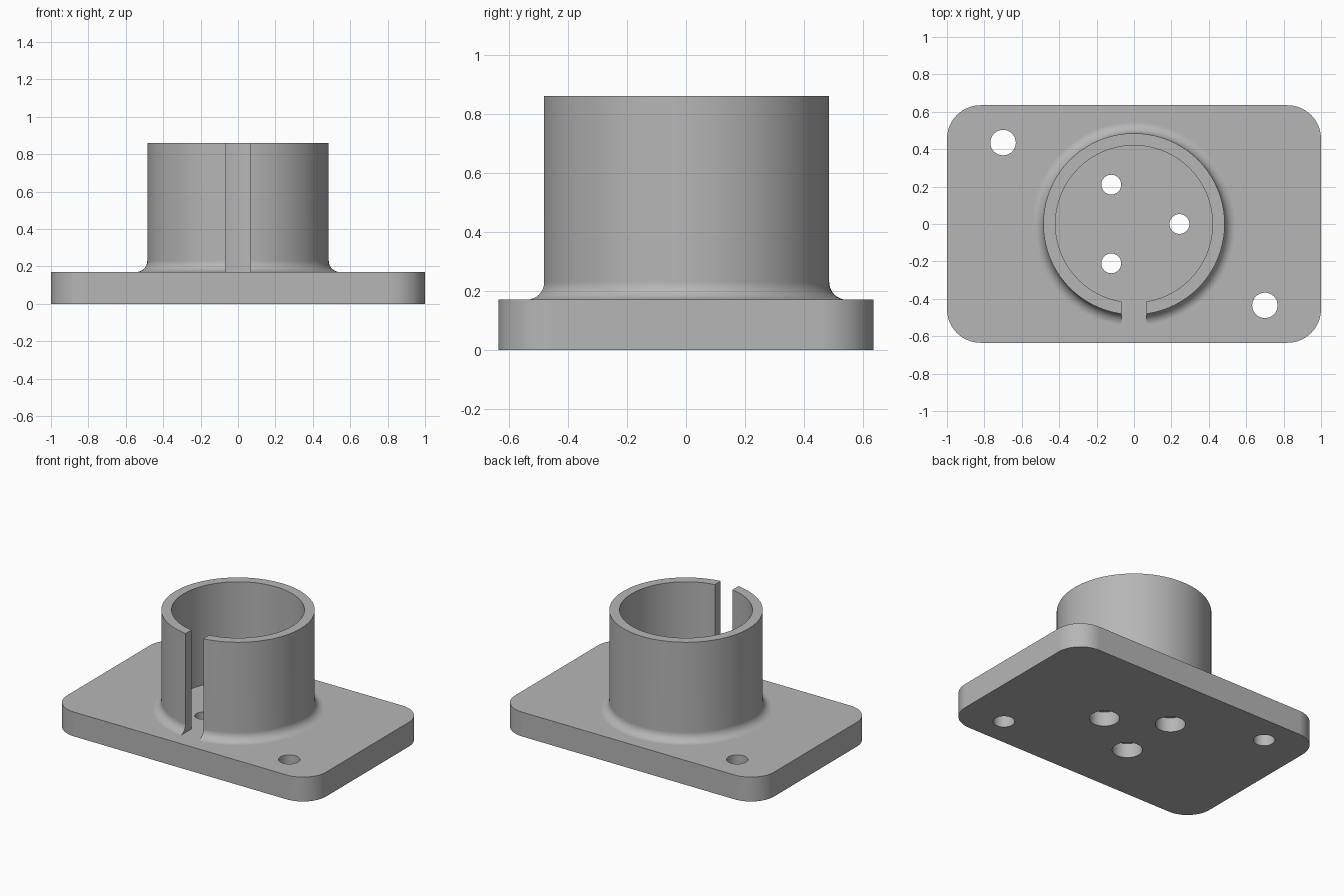
import bpy, bmesh
from math import sin, cos, pi, radians
from mathutils import Matrix, Vector

cube = bpy.data.objects.get("Cube")
if cube:
    bpy.data.objects.remove(cube, do_unlink=True)

# Main dimensions
LENGTH, WIDTH, THICK, CORNER = 2.0, 1.27, 0.17, 0.18
OUTER, INNER, TOP, FILLET = 0.485, 0.42, 0.86, 0.06
SLOT = 0.136
SUNK = THICK - 0.02

grey = bpy.data.materials.new("plain grey")
grey.use_nodes = True
grey.diffuse_color = (0.47, 0.47, 0.47, 1)
grey.node_tree.nodes["Principled BSDF"].inputs["Base Color"].default_value = grey.diffuse_color


def finish(bm, name):
    bmesh.ops.recalc_face_normals(bm, faces=bm.faces)
    mesh = bpy.data.meshes.new(name)
    bm.to_mesh(mesh)
    bm.free()
    mesh.materials.append(grey)
    obj = bpy.data.objects.new(name, mesh)
    bpy.context.collection.objects.link(obj)
    return obj


def box(name, size, centre, corner=0):
    bm = bmesh.new()
    bmesh.ops.create_cube(bm, size=1)
    bmesh.ops.scale(bm, vec=size, verts=bm.verts)
    bmesh.ops.translate(bm, vec=centre, verts=bm.verts)
    if corner:
        upright = [e for e in bm.edges
                   if abs(e.verts[0].co.z - e.verts[1].co.z) > size[2] / 2]
        bmesh.ops.bevel(bm, geom=upright, offset=corner, segments=16,
                        profile=0.5, affect='EDGES')
    return finish(bm, name)


def drill(name, x, y, radius, low, high):
    bm = bmesh.new()
    bmesh.ops.create_cone(bm, cap_ends=True, segments=48, radius1=radius,
                          radius2=radius, depth=high - low,
                          matrix=Matrix.Translation((x, y, (low + high) / 2)))
    return finish(bm, name)


def lathe(name, profile, steps):
    bm = bmesh.new()
    verts = [bm.verts.new((r, 0, z)) for r, z in profile]
    edges = [bm.edges.new((v, verts[i - 1])) for i, v in enumerate(verts)]
    bmesh.ops.spin(bm, geom=verts + edges, cent=(0, 0, 0), axis=(0, 0, 1),
                   angle=2 * pi, steps=steps)
    bmesh.ops.remove_doubles(bm, verts=bm.verts, dist=1e-4)
    return finish(bm, name)


def combine(target, other, operation):
    mod = target.modifiers.new(operation, 'BOOLEAN')
    mod.operation, mod.solver, mod.object = operation, 'EXACT', other
    bpy.context.view_layer.objects.active = target
    bpy.ops.object.modifier_apply(modifier=mod.name)
    bpy.data.objects.remove(other, do_unlink=True)


# Split collar with a fillet at its foot
foot = []
for i in range(9):
    a = pi / 2 * i / 8
    foot.append((OUTER + FILLET * (1 - cos(a)), THICK + FILLET * (1 - sin(a))))
collar = lathe("collar", [(INNER, SUNK), (INNER, TOP), (OUTER, TOP)] + foot
               + [(OUTER + FILLET, SUNK)], 128)
combine(collar, box("slot_cutter", (SLOT, 0.5, 2), (0, -0.5, 0.5)), 'DIFFERENCE')

# Base plate joined to the collar
flange = box("flanged_socket", (LENGTH, WIDTH, THICK), (0, 0, THICK / 2), CORNER)
combine(flange, collar, 'UNION')

# Two mounting holes in opposite corners
for side in (-1, 1):
    combine(flange, drill("mount_drill", 0.7 * side, -0.435 * side, 0.068, -0.1, 0.3),
            'DIFFERENCE')

# Three screw holes in the socket floor, counterbored from below
for k in range(3):
    x, y = 0.243 * cos(2 * pi * k / 3), 0.243 * sin(2 * pi * k / 3)
    combine(flange, drill("screw_drill", x, y, 0.053, -0.1, 0.3), 'DIFFERENCE')
    combine(flange, drill("counterbore", x, y, 0.095, -0.1, 0.1), 'DIFFERENCE')

# Smooth curved walls, crisp rims and flat plate faces
bpy.ops.object.select_all(action='DESELECT')
flange.select_set(True)
bpy.context.view_layer.objects.active = flange
bpy.ops.object.shade_smooth_by_angle(angle=radians(30))
weighted = flange.modifiers.new("flat faces", 'WEIGHTED_NORMAL')
weighted.keep_sharp = True
